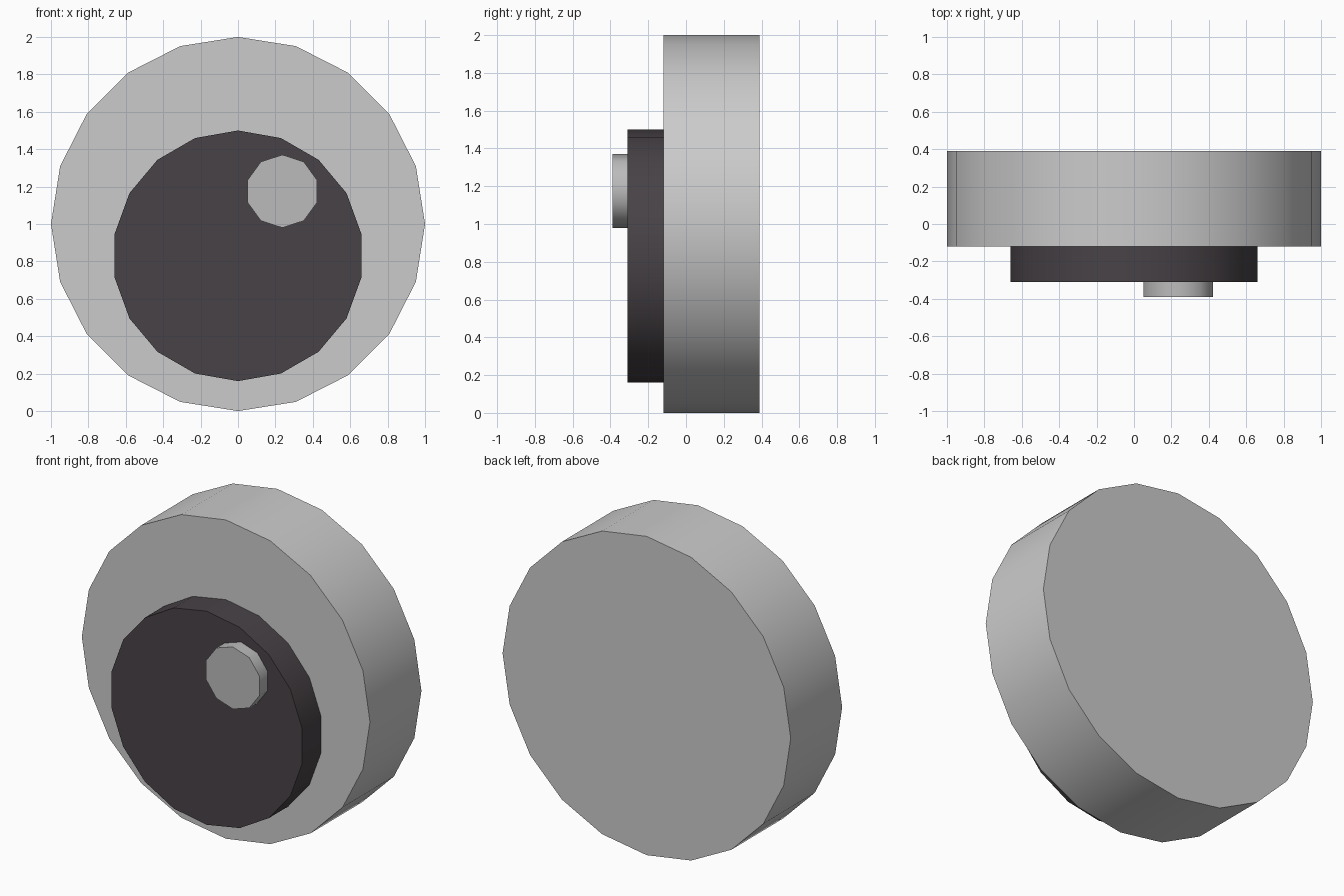
import bpy, bmesh
from math import sin, cos, tau, radians

if "Cube" in bpy.data.objects:
    bpy.data.objects.remove(bpy.data.objects["Cube"])


def material(name, color):
    mat = bpy.data.materials.new(name)
    mat.diffuse_color = color
    mat.use_nodes = True
    mat.node_tree.nodes["Principled BSDF"].inputs["Base Color"].default_value = mat.diffuse_color
    return mat


def disc(name, sides, radius, x, z, front, back, mat=None):
    """Prism lying along y, with one corner pointing straight up."""
    bm = bmesh.new()
    rim = [bm.verts.new((x + radius * sin(tau * i / sides), front,
                         z + radius * cos(tau * i / sides)))
           for i in range(sides)]
    face = bm.faces.new(rim)
    grown = bmesh.ops.extrude_face_region(bm, geom=[face], use_keep_orig=True)
    moved = [g for g in grown["geom"] if isinstance(g, bmesh.types.BMVert)]
    bmesh.ops.translate(bm, verts=moved, vec=(0, back - front, 0))
    bmesh.ops.recalc_face_normals(bm, faces=bm.faces)
    mesh = bpy.data.meshes.new(name)
    bm.to_mesh(mesh)
    bm.free()
    obj = bpy.data.objects.new(name, mesh)
    bpy.context.collection.objects.link(obj)
    if mat:
        mesh.materials.append(mat)
    # Smooth rim, sharp caps
    bpy.ops.object.select_all(action='DESELECT')
    obj.select_set(True)
    bpy.context.view_layer.objects.active = obj
    bpy.ops.object.shade_smooth_by_angle(angle=radians(40))
    return obj


dark = material("dark", (0.065, 0.055, 0.062, 1))
mid_grey = material("mid_grey", (0.5, 0.5, 0.5, 1))

# Thick pale eyeball disc
disc("eyeball", 20, 1.0, 0, 1.0, -0.12, 0.39)
# Dark pupil, set low on the front
disc("pupil", 18, 0.67, 0, 0.83, -0.31, -0.12, dark)
# Small highlight on the pupil
disc("highlight", 10, 0.195, 0.237, 1.175, -0.39, -0.31, mid_grey)
